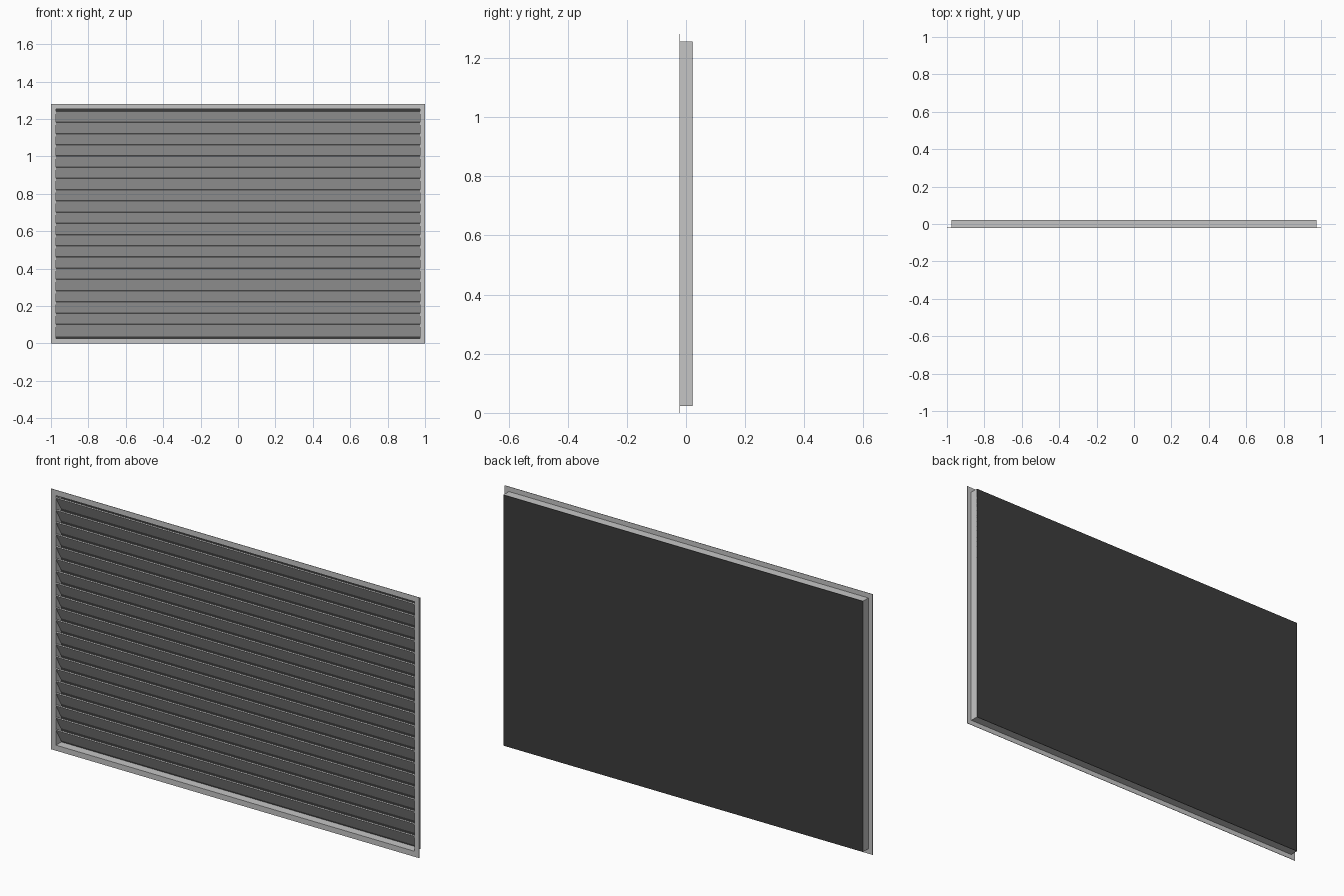
import bpy, bmesh, math

if "Cube" in bpy.data.objects:
    bpy.data.objects.remove(bpy.data.objects["Cube"])

W, H = 2.0, 1.28            # flange outer size
BX, Z0, Z1 = 0.977, 0.024, 1.256   # duct half width, bottom, top
YF, YB = -0.022, 0.022      # front and back planes
T = 0.003                   # sheet thickness
PITCH, COUNT = 0.06, 20     # louvre spacing and number


def material(name, rgb):
    m = bpy.data.materials.new(name)
    m.diffuse_color = (*rgb, 1)
    m.use_nodes = True
    m.node_tree.nodes["Principled BSDF"].inputs["Base Color"].default_value = m.diffuse_color
    return m


metal = material("light_grey_metal", (0.56, 0.56, 0.56))
dark = material("dark_backing", (0.045, 0.045, 0.045))


def finish(name, bm, mat):
    bmesh.ops.recalc_face_normals(bm, faces=bm.faces[:])
    me = bpy.data.meshes.new(name)
    bm.to_mesh(me)
    bm.free()
    me.materials.append(mat)
    ob = bpy.data.objects.new(name, me)
    bpy.context.collection.objects.link(ob)
    return ob


def rectangle(x, z0, z1):
    return [(-x, z0), (x, z0), (x, z1), (-x, z1)]


def ring(name, outer, inner, y0, y1, mat):
    """Rectangular tube between two outlines, running from y0 to y1."""
    bm = bmesh.new()
    loops = [[bm.verts.new((x, y, z)) for x, z in pts]
             for pts, y in ((outer, y0), (outer, y1), (inner, y1), (inner, y0))]
    for a, b in zip(loops, loops[1:] + loops[:1]):
        for i in range(4):
            j = (i + 1) % 4
            bm.faces.new((a[i], a[j], b[j], b[i]))
    return finish(name, bm, mat)


def prism(name, profile, x, mat):
    """Extrude a (y, z) profile across the width."""
    bm = bmesh.new()
    face = bm.faces.new([bm.verts.new((-x, y, z)) for y, z in profile])
    ext = bmesh.ops.extrude_face_region(bm, geom=[face])
    verts = [v for v in ext["geom"] if isinstance(v, bmesh.types.BMVert)]
    bmesh.ops.translate(bm, verts=verts, vec=(2 * x, 0, 0))
    return finish(name, bm, mat)


# Flange around the opening and the duct walls behind it
inner = rectangle(BX - T, Z0 + T, Z1 - T)
ring("front_flange", rectangle(W / 2, 0, H), inner, YF, YF + 0.002, metal)
ring("duct_walls", rectangle(BX, Z0, Z1), inner, YF + 0.001, YB - 0.001, metal)

# Dark sheet closing the back
prism("back_plate", [(YB - 0.002, Z0), (YB, Z0), (YB, Z1), (YB - 0.002, Z1)], BX, dark)

# Tilted slats: high at the front, low at the back
tilt, length, thick = math.radians(60), 0.074, 0.006
dy, dz = math.cos(tilt) * length / 2, -math.sin(tilt) * length / 2
py, pz = math.sin(tilt) * thick / 2, math.cos(tilt) * thick / 2
cy = -0.0005
for k in range(COUNT):
    cz = H / 2 + (k - (COUNT - 1) / 2) * PITCH
    prof = [(cy + s * dy + t * py, cz + s * dz + t * pz)
            for s, t in ((-1, -1), (1, -1), (1, 1), (-1, 1))]
    prism(f"louvre_slat_{k + 1}", prof, BX - T, metal)
